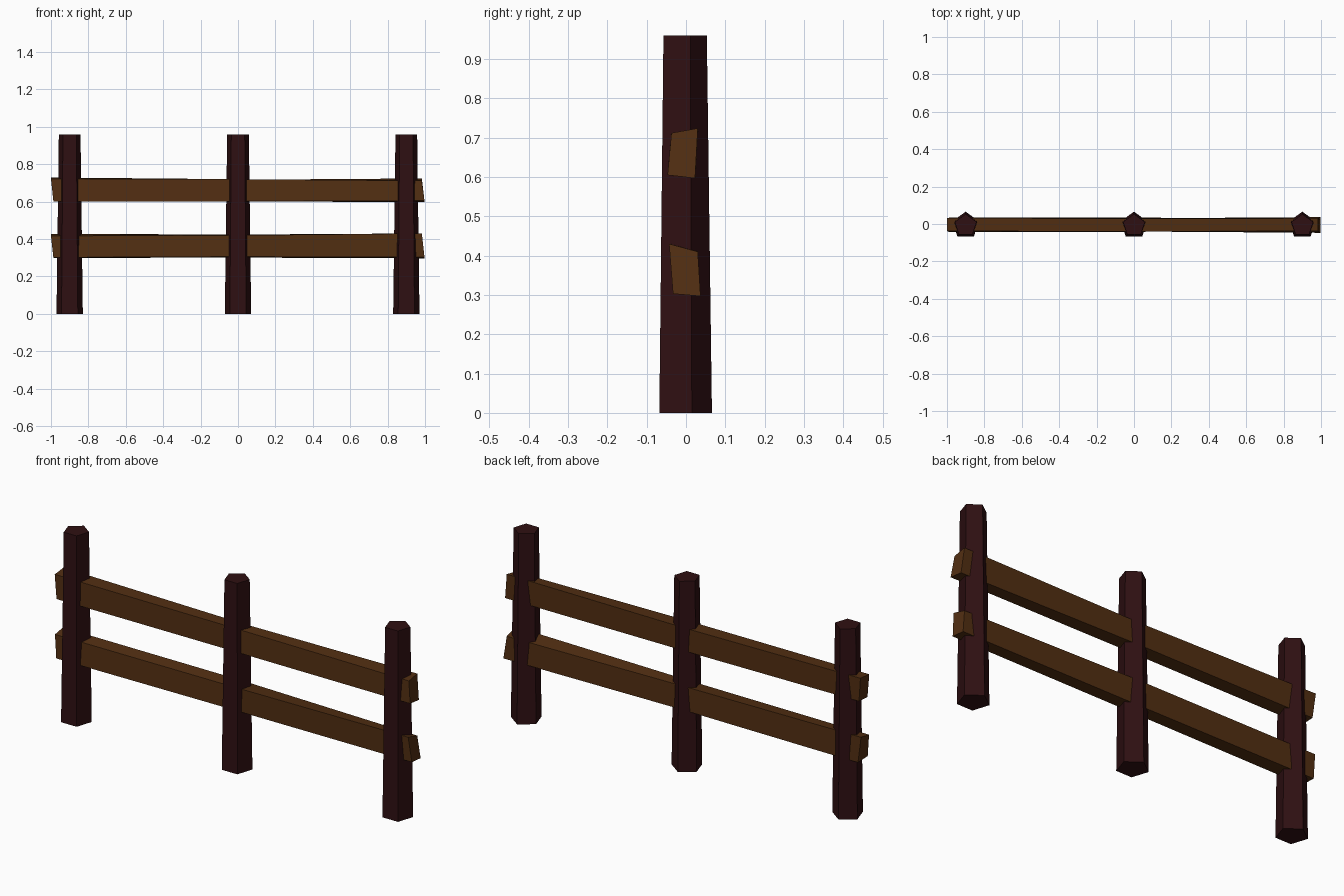
import bpy
import math

cube = bpy.data.objects.get("Cube")
if cube:
    bpy.data.objects.remove(cube, do_unlink=True)


def material(name, color):
    mat = bpy.data.materials.new(name)
    mat.use_nodes = True
    mat.diffuse_color = color
    bsdf = next(n for n in mat.node_tree.nodes if n.type == 'BSDF_PRINCIPLED')
    bsdf.inputs["Base Color"].default_value = color
    bsdf.inputs["Roughness"].default_value = 0.9
    return mat


post_wood = material("dark red wood", (0.028, 0.005, 0.006, 1))
rail_wood = material("brown wood", (0.085, 0.028, 0.006, 1))


def loft(name, start, end, mat):
    """Closed solid between two matching outlines."""
    n = len(start)
    faces = [tuple(reversed(range(n))), tuple(range(n, 2 * n))]
    faces += [(i, (i + 1) % n, n + (i + 1) % n, n + i) for i in range(n)]
    mesh = bpy.data.meshes.new(name)
    mesh.from_pydata(start + end, [], faces)
    mesh.materials.append(mat)
    obj = bpy.data.objects.new(name, mesh)
    bpy.context.collection.objects.link(obj)
    return obj


def pentagon(x, z, radius):
    angles = [math.radians(90 + 72 * i) for i in range(5)]
    return [(x + radius * math.cos(a), -0.008 + radius * math.sin(a), z) for a in angles]


# Tapered five-sided posts, flat side to the front
for name, x in (("right_post", -0.9), ("middle_post", 0), ("left_post", 0.9)):
    loft(name, pentagon(x, 0, 0.074), pentagon(x, 0.96, 0.061), post_wood)


# Slightly twisted rails; each end runs bottom front, bottom back, top back, top front
def rail_end(x_bottom, x_top, outline):
    return [(x, y, z) for x, (y, z) in zip((x_bottom, x_bottom, x_top, x_top), outline)]


upper_outer = [(-0.047, 0.605), (0.023, 0.597), (0.03, 0.724), (-0.037, 0.712)]
upper_inner = [(-0.04, 0.602), (0.032, 0.603), (0.028, 0.717), (-0.04, 0.72)]
upper_far = [(-0.042, 0.602), (0.026, 0.606), (0.033, 0.729), (-0.038, 0.722)]
lower_outer = [(-0.033, 0.303), (0.037, 0.297), (0.03, 0.41), (-0.043, 0.43)]
lower_inner = [(-0.042, 0.306), (0.03, 0.301), (0.034, 0.424), (-0.038, 0.42)]
lower_far = [(-0.044, 0.302), (0.034, 0.299), (0.028, 0.428), (-0.036, 0.417)]

for level, far, inner, outer in (("upper", upper_far, upper_inner, upper_outer),
                                 ("lower", lower_far, lower_inner, lower_outer)):
    loft(level + "_right_rail", rail_end(-0.987, -1.0, far), rail_end(0, 0, inner), rail_wood)
    loft(level + "_left_rail", rail_end(0, 0, inner), rail_end(0.997, 0.983, outer), rail_wood)
